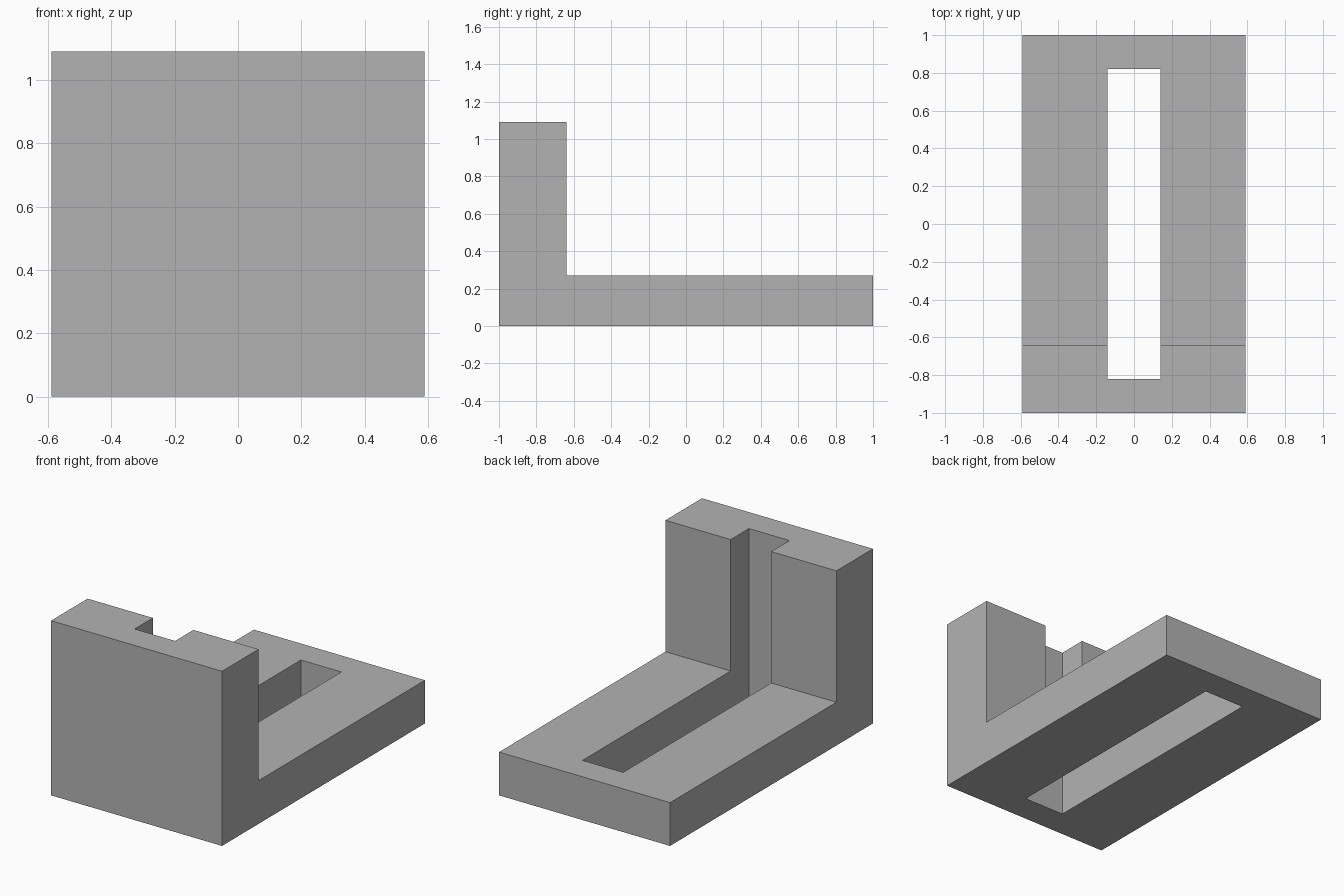
import bpy
import bmesh

cube = bpy.data.objects.get("Cube")
if cube:
    bpy.data.objects.remove(cube, do_unlink=True)

HALF_WIDTH, HALF_LENGTH = 0.59, 1.0
BASE_TOP, WALL_TOP, WALL_BACK = 0.27, 1.09, -0.64
SLOT_HALF_WIDTH, SLOT_HALF_LENGTH = 0.14, 0.82

# Plain grey finish
grey = bpy.data.materials.new("plain_grey")
grey.use_nodes = True
colour = (0.45, 0.45, 0.45, 1)
grey.diffuse_color = colour
grey.node_tree.nodes["Principled BSDF"].inputs["Base Color"].default_value = colour


def prism(name, outline, sweep):
    """Extrude a planar outline along a vector into a closed solid."""
    bm = bmesh.new()
    face = bm.faces.new([bm.verts.new(p) for p in outline])
    grown = bmesh.ops.extrude_face_region(bm, geom=[face], use_keep_orig=True)["geom"]
    moved = [g for g in grown if isinstance(g, bmesh.types.BMVert)]
    bmesh.ops.translate(bm, verts=moved, vec=sweep)
    bmesh.ops.recalc_face_normals(bm, faces=bm.faces)
    mesh = bpy.data.meshes.new(name)
    bm.to_mesh(mesh)
    bm.free()
    mesh.materials.append(grey)
    obj = bpy.data.objects.new(name, mesh)
    bpy.context.collection.objects.link(obj)
    return obj


# L-shaped bracket: side profile swept across the width
profile = [(-HALF_LENGTH, 0), (HALF_LENGTH, 0), (HALF_LENGTH, BASE_TOP),
           (WALL_BACK, BASE_TOP), (WALL_BACK, WALL_TOP), (-HALF_LENGTH, WALL_TOP)]
bracket = prism("slotted_bracket", [(-HALF_WIDTH, y, z) for y, z in profile],
                (2 * HALF_WIDTH, 0, 0))

# Vertical slot through the base and the inner side of the wall
corners = [(-1, -1), (1, -1), (1, 1), (-1, 1)]
cutter = prism("slot_cutter",
               [(sx * SLOT_HALF_WIDTH, sy * SLOT_HALF_LENGTH, -0.2) for sx, sy in corners],
               (0, 0, WALL_TOP + 0.4))
cutter.hide_render = True
slot = bracket.modifiers.new("slot", 'BOOLEAN')
slot.operation = 'DIFFERENCE'
slot.solver = 'EXACT'
slot.object = cutter

# Apply the cut and discard the cutter
bpy.context.view_layer.objects.active = bracket
bracket.select_set(True)
bpy.ops.object.modifier_apply(modifier=slot.name)
bpy.data.objects.remove(cutter, do_unlink=True)
